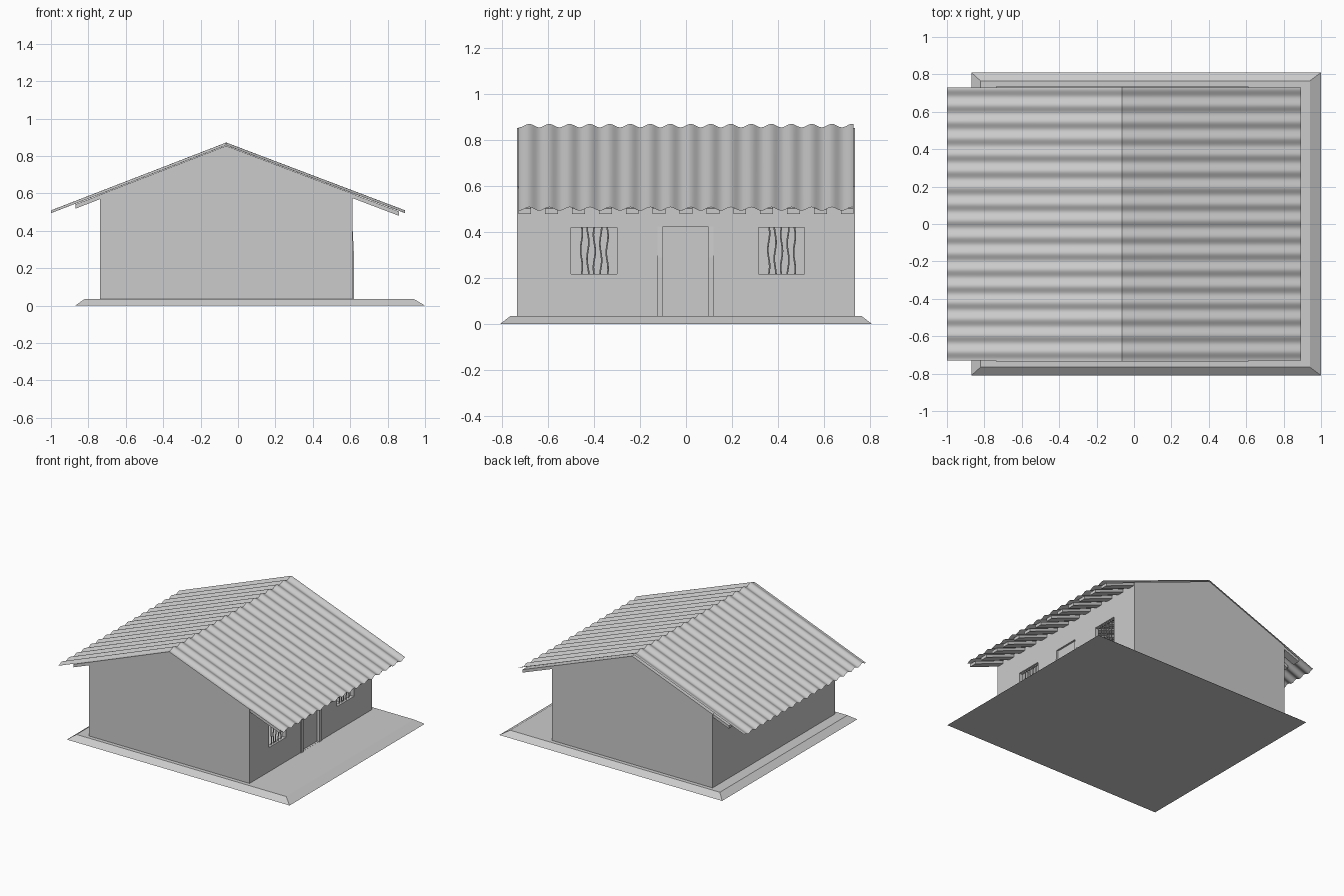
import bpy, bmesh, math

cube = bpy.data.objects.get("Cube")
if cube:
    bpy.data.objects.remove(cube, do_unlink=True)

grey = bpy.data.materials.new("plain_grey")
grey.use_nodes = True
grey.diffuse_color = (0.6, 0.6, 0.6, 1)
grey.node_tree.nodes["Principled BSDF"].inputs["Base Color"].default_value = (0.6, 0.6, 0.6, 1)

RIDGE_X, RIDGE_Z = -0.063, 0.864
LEFT_SLOPE, RIGHT_SLOPE = 0.387, 0.379


def roof_z(x):
    """Height of the middle of the roof sheet."""
    d = x - RIDGE_X
    return RIDGE_Z - (d * RIGHT_SLOPE if d > 0 else -d * LEFT_SLOPE)


def finish(name, bm):
    bmesh.ops.recalc_face_normals(bm, faces=bm.faces)
    mesh = bpy.data.meshes.new(name)
    bm.to_mesh(mesh)
    bm.free()
    mesh.materials.append(grey)
    ob = bpy.data.objects.new(name, mesh)
    bpy.context.collection.objects.link(ob)
    return ob


def prism(name, profile, y0, y1):
    """Extrude an x-z profile along y."""
    bm = bmesh.new()
    face = bm.faces.new([bm.verts.new((x, y0, z)) for x, z in profile])
    out = bmesh.ops.extrude_face_region(bm, geom=[face])
    for v in out["geom"]:
        if isinstance(v, bmesh.types.BMVert):
            v.co.y = y1
    return finish(name, bm)


def box(name, x0, x1, y0, y1, z0, z1):
    return prism(name, [(x0, z0), (x1, z0), (x1, z1), (x0, z1)], y0, y1)


def cut(target, cutter):
    mod = target.modifiers.new("cut", "BOOLEAN")
    mod.operation = "DIFFERENCE"
    mod.solver = "EXACT"
    mod.object = cutter
    bpy.context.view_layer.update()
    graph = bpy.context.evaluated_depsgraph_get()
    mesh = bpy.data.meshes.new_from_object(target.evaluated_get(graph))
    target.modifiers.clear()
    target.data = mesh
    bpy.data.objects.remove(cutter, do_unlink=True)


# Base slab with sloping sides
bm = bmesh.new()
low = [bm.verts.new((x, y, 0)) for x, y in ((-0.87, -0.81), (1, -0.81), (1, 0.81), (-0.87, 0.81))]
top = [bm.verts.new((x, y, 0.035)) for x, y in ((-0.82, -0.765), (0.94, -0.765), (0.94, 0.765), (-0.82, 0.765))]
bm.faces.new(low)
bm.faces.new(top)
for i in range(4):
    j = (i + 1) % 4
    bm.faces.new((low[i], low[j], top[j], top[i]))
finish("base_slab", bm)


# Hollow gabled walls
def gable(x0, x1, z0, drop):
    return [(x0, z0), (x1, z0), (x1, roof_z(x1) - drop),
            (RIDGE_X, RIDGE_Z - drop), (x0, roof_z(x0) - drop)]


walls = prism("walls", gable(-0.738, 0.612, 0.03, 0.01), -0.735, 0.735)
cut(walls, prism("room_cutter", gable(-0.708, 0.582, 0.036, 0.02), -0.705, 0.705))

# Window openings and the door recess
windows = ((-0.5, -0.3), (0.315, 0.515))
for y0, y1 in windows:
    cut(walls, box("window_cutter", 0.55, 0.65, y0, y1, 0.218, 0.42))
cut(walls, box("door_cutter", 0.598, 0.65, -0.1, 0.095, 0.036, 0.425))

# Door jambs
for name, y0 in (("right_door_jamb", -0.125), ("left_door_jamb", 0.095)):
    prism(name, [(0.6, 0.035), (0.619, 0.035), (0.619, 0.29), (0.612, 0.425), (0.6, 0.425)], y0, y0 + 0.025)

# Wavy window bars
for side, (y0, y1) in zip(("right", "left"), windows):
    for i in range(5):
        curve = bpy.data.curves.new("bar_path", "CURVE")
        curve.dimensions = "3D"
        curve.bevel_depth = 0.004
        curve.bevel_resolution = 1
        spline = curve.splines.new("POLY")
        spline.points.add(12)
        for k, p in enumerate(spline.points):
            t = k / 12
            wave = 0.004 * math.sin(t * 9 + i * 1.7)
            p.co = (0.597, y0 + 0.045 + i * 0.028 + wave, 0.216 + 0.206 * t, 1)
        curve.materials.append(grey)
        bar = bpy.data.objects.new(f"{side}_window_bar", curve)
        bpy.context.collection.objects.link(bar)

# Rafters
chevron_x = (-0.87, RIDGE_X, 0.862)
rafter = [(x, roof_z(x) - 0.011) for x in chevron_x]
rafter += [(x, roof_z(x) - 0.034) for x in reversed(chevron_x)]
for i in range(13):
    y = -0.73 + i * 0.117
    prism("rafter", rafter, y, y + 0.056)

# Corrugated roof sheets, one per slope
STEPS, PERIOD, PEAK_Y = 200, 0.0878, 0.02
for name, eave in (("right_roof_sheet", -1.0), ("left_roof_sheet", 0.893)):
    bm = bmesh.new()
    rows = []
    for i in range(STEPS + 1):
        y = -0.73 + 1.46 * i / STEPS
        lift = 0.0075 * math.cos(2 * math.pi * (y - PEAK_Y) / PERIOD)
        rows.append([bm.verts.new((x, y, roof_z(x) + lift)) for x in (eave, RIDGE_X)])
    for a, b in zip(rows, rows[1:]):
        face = bm.faces.new((a[0], a[1], b[1], b[0]))
        face.smooth = True
    sheet = finish(name, bm)
    # Keep the sheet facing the sky
    if sheet.data.polygons[0].normal.z < 0:
        sheet.data.flip_normals()
